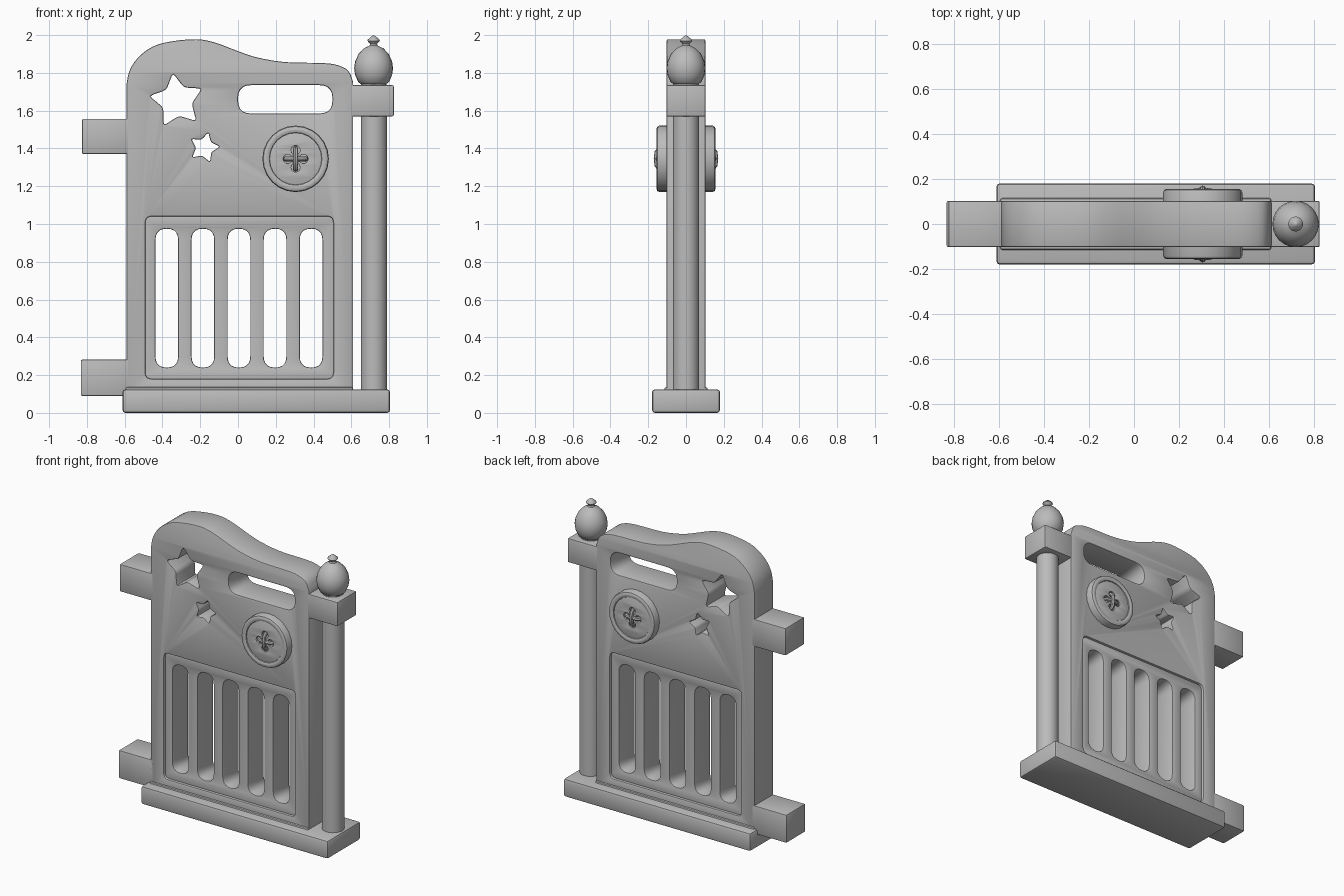
import bpy, bmesh, math
from mathutils import Vector

cube = bpy.data.objects.get("Cube")
if cube:
    bpy.data.objects.remove(cube, do_unlink=True)

GREY = (0.5, 0.5, 0.5, 1)
mat = bpy.data.materials.new("plain grey")
mat.use_nodes = True
mat.diffuse_color = GREY
mat.node_tree.nodes["Principled BSDF"].inputs["Base Color"].default_value = GREY


def finish(name, bm):
    """Clean up a bmesh and link it as a finished part."""
    bmesh.ops.remove_doubles(bm, verts=bm.verts, dist=0.0002)
    bmesh.ops.recalc_face_normals(bm, faces=bm.faces)
    mesh = bpy.data.meshes.new(name)
    bm.to_mesh(mesh)
    bm.free()
    mesh.materials.append(mat)
    obj = bpy.data.objects.new(name, mesh)
    bpy.context.collection.objects.link(obj)
    bpy.ops.object.select_all(action='DESELECT')
    obj.select_set(True)
    bpy.context.view_layer.objects.active = obj
    bpy.ops.object.shade_smooth_by_angle(angle=math.radians(32))
    return obj


def from_curve(name, curve):
    """Turn curve data into a finished mesh part."""
    temp = bpy.data.objects.new(name + " curve", curve)
    bpy.context.collection.objects.link(temp)
    deps = bpy.context.evaluated_depsgraph_get()
    mesh = bpy.data.meshes.new_from_object(temp.evaluated_get(deps))
    bm = bmesh.new()
    bm.from_mesh(mesh)
    bpy.data.objects.remove(temp, do_unlink=True)
    bpy.data.meshes.remove(mesh)
    return bm


def add_spline(curve, points, cyclic):
    spline = curve.splines.new('POLY')
    spline.points.add(len(points) - 1)
    for p, co in zip(spline.points, points):
        p.co = (*co, 1) if len(co) == 3 else (*co, 0, 1)
    spline.use_cyclic_u = cyclic


def slab(name, outlines, half, chamfer):
    """Upright slab with holes and chamfered rims; first outline is the outside."""
    curve = bpy.data.curves.new(name, 'CURVE')
    curve.dimensions = '2D'
    curve.fill_mode = 'BOTH'
    curve.extrude = half - chamfer
    curve.bevel_depth = chamfer
    curve.bevel_resolution = 1
    curve.offset = -chamfer
    for outline in outlines:
        add_spline(curve, outline, True)
    bm = from_curve(name, curve)
    for v in bm.verts:
        v.co = (v.co.x, -v.co.z, v.co.y)
    return finish(name, bm)


def rounded(points, r, steps=5):
    """Round every corner of a polygon."""
    out = []
    pts = [Vector(p) for p in points]
    for i, p in enumerate(pts):
        a = p + (pts[i - 1] - p).normalized() * r
        b = p + (pts[(i + 1) % len(pts)] - p).normalized() * r
        for k in range(steps + 1):
            t = k / steps
            out.append(tuple(a * (1 - t) ** 2 + p * 2 * t * (1 - t) + b * t * t))
    return out


def rect(x0, x1, z0, z1, r):
    return rounded([(x0, z0), (x1, z0), (x1, z1), (x0, z1)], r)


def circle(x, z, r, n):
    return [(x + r * math.cos(math.tau * i / n), z + r * math.sin(math.tau * i / n))
            for i in range(n)]


def star(x, z, r, tilt):
    pts = []
    for i in range(10):
        a = math.radians(tilt + 36 * i)
        d = r if i % 2 == 0 else r * 0.54
        pts.append((x + d * math.cos(a), z + d * math.sin(a)))
    return rounded(pts, r * 0.12, 2)


def smooth_path(p, sub=3):
    """Catmull-Rom samples through the points."""
    p = [Vector(q) for q in p]
    p = [p[0]] + p + [p[-1]]
    out = []
    for a, b, c, d in zip(p, p[1:], p[2:], p[3:]):
        for k in range(sub):
            t = k / sub
            out.append(tuple(0.5 * (2 * b + (c - a) * t + (2 * a - 5 * b + 4 * c - d) * t ** 2
                                    + (3 * b - a - 3 * c + d) * t ** 3)))
    return out + [tuple(p[-1])]


def box(name, x, y, z, bevel):
    bm = bmesh.new()
    bmesh.ops.create_cube(bm, size=1)
    for v in bm.verts:
        v.co = [lo + (hi - lo) * (c + 0.5) for (lo, hi), c in zip((x, y, z), v.co)]
    bmesh.ops.bevel(bm, geom=bm.edges[:], offset=bevel, segments=2, profile=0.5,
                    affect='EDGES')
    return finish(name, bm)


def lathe(name, x, profile, n):
    bm = bmesh.new()
    verts = [bm.verts.new((r, 0, z)) for r, z in profile]
    edges = [bm.edges.new(pair) for pair in zip(verts, verts[1:])]
    bmesh.ops.spin(bm, geom=verts + edges, cent=(0, 0, 0), axis=(0, 0, 1),
                   angle=math.tau, steps=n)
    bmesh.ops.translate(bm, verts=bm.verts, vec=(x, 0, 0))
    return finish(name, bm)


# Gate panel with wavy top, star cutouts, handle opening and window for the bars
top = smooth_path([(-0.59, 1.74), (-0.575, 1.81), (-0.53, 1.88), (-0.45, 1.94),
                   (-0.35, 1.967), (-0.22, 1.978), (-0.12, 1.96), (0, 1.915),
                   (0.1, 1.882), (0.25, 1.857), (0.45, 1.852), (0.53, 1.84),
                   (0.585, 1.81), (0.61, 1.75)])
window = rect(-0.49, 0.505, 0.18, 1.04, 0.035)
slab("gate_panel", [[(-0.59, 0.1)] + top + [(0.61, 0.1)], window,
                    star(-0.324, 1.652, 0.148, 98), star(-0.178, 1.405, 0.082, 75),
                    rect(0, 0.5, 1.585, 1.735, 0.07)], 0.103, 0.008)

# Recessed inner panel with five upright slots
slots = [rect(x - 0.06, x + 0.06, 0.24, 0.975, 0.06)
         for x in (0.005 + 0.191 * i for i in range(-2, 3))]
slab("slotted_panel", [rect(-0.5, 0.515, 0.17, 1.05, 0.03)] + slots, 0.086, 0.006)

# Base and thin plinth
box("base", (-0.612, 0.805), (-0.18, 0.18), (0, 0.125), 0.016)
box("plinth", (-0.595, 0.61), (-0.115, 0.115), (0.06, 0.136), 0.01)

# Hinge arms
for label, x, z0, z1 in (("upper", -0.825, 1.37, 1.557), ("lower", -0.832, 0.09, 0.282)):
    box(label + "_hinge_arm", (x, -0.57), (-0.103, 0.103), (z0, z1), 0.007)

# Post, latch block and finial
lathe("post", 0.72, [(0.07, 0.1), (0.07, 1.6)], 24)
box("latch_block", (0.595, 0.825), (-0.103, 0.103), (1.57, 1.735), 0.007)
lathe("finial", 0.718, [(0, 1.72), (0.066, 1.725), (0.068, 1.742), (0.082, 1.752),
                        (0.098, 1.79), (0.103, 1.825), (0.098, 1.86), (0.08, 1.9),
                        (0.052, 1.93), (0.022, 1.944), (0.018, 1.953), (0.033, 1.97),
                        (0.031, 1.976), (0.01, 1.994), (0, 2)], 24)

# Button showing on both faces: raised rim and a sunken centre with thread holes
BX, BZ = 0.305, 1.345
slab("button_rim", [circle(BX, BZ, 0.176, 24), circle(BX, BZ, 0.135, 24)], 0.156, 0.016)
holes = [circle(BX + dx, BZ + dz, 0.024, 10)
         for dx, dz in ((0.042, 0), (-0.042, 0), (0, 0.046), (0, -0.046))]
slab("button_centre", [circle(BX, BZ, 0.14, 24)] + holes, 0.146, 0.003)

# Crossed thread stitches on both faces
arch = ((-0.054, 0.11), (-0.052, 0.14), (-0.035, 0.154), (0, 0.158),
        (0.035, 0.154), (0.052, 0.14), (0.054, 0.11))
for side, face in ((-1, "front"), (1, "back")):
    for direction, upright, lift in (("vertical", True, 0), ("horizontal", False, -0.008)):
        curve = bpy.data.curves.new("thread", 'CURVE')
        curve.dimensions = '3D'
        curve.bevel_depth = 0.013
        curve.bevel_resolution = 2
        add_spline(curve, [(BX + (0 if upright else s), side * (y + lift),
                            BZ + (s if upright else 0)) for s, y in arch], False)
        name = face + "_" + direction + "_stitch"
        finish(name, from_curve(name, curve))
